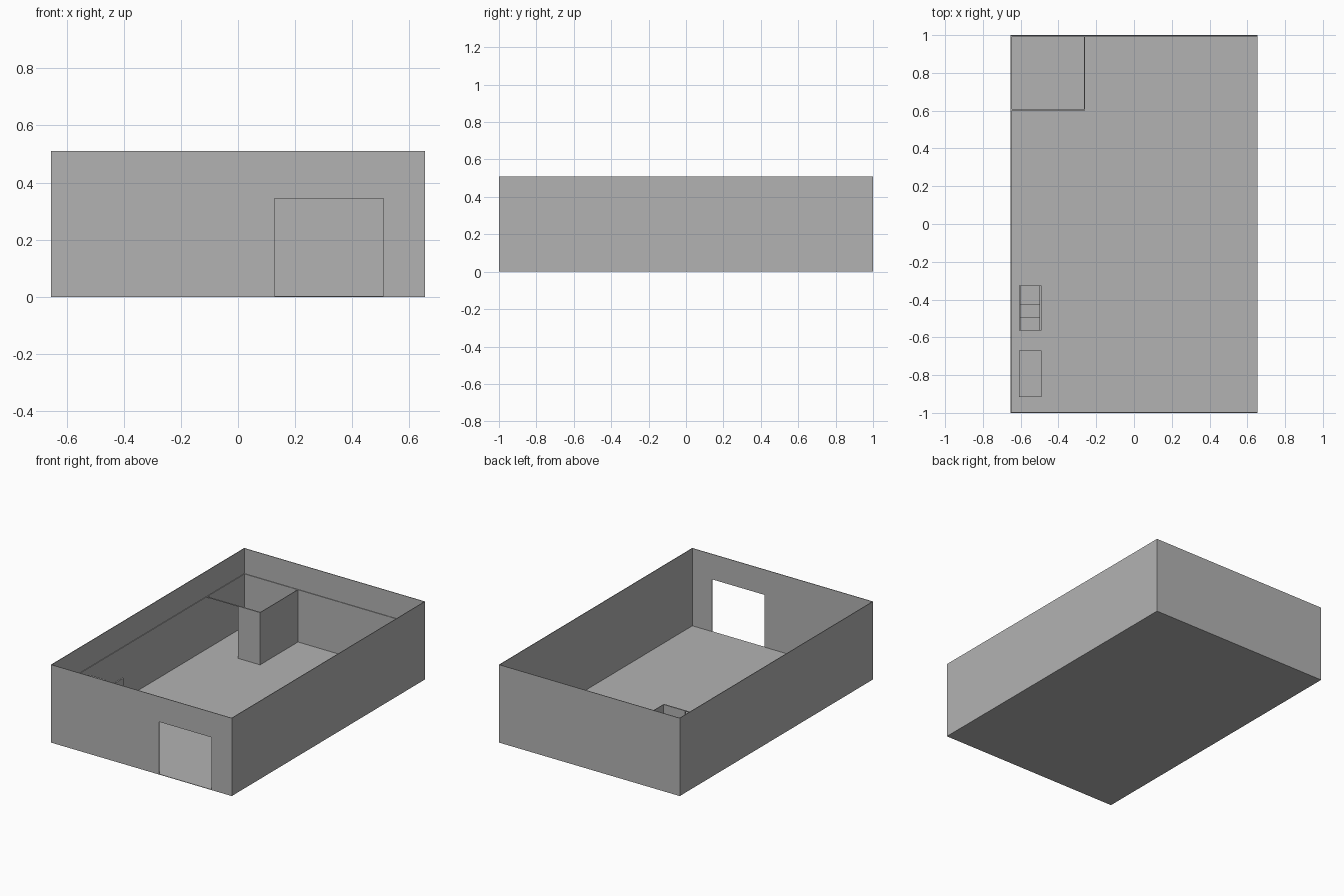
import bpy

# Remove the default cube
cube = bpy.data.objects.get("Cube")
if cube:
    bpy.data.objects.remove(cube, do_unlink=True)

# Single grey material
grey = bpy.data.materials.new("plain grey")
grey.use_nodes = True
COLOUR = (0.45, 0.45, 0.45, 1)
grey.diffuse_color = COLOUR
grey.node_tree.nodes["Principled BSDF"].inputs["Base Color"].default_value = COLOUR


def box(name, x, y, z):
    """Axis-aligned box from (min, max) ranges."""
    bpy.ops.mesh.primitive_cube_add(size=1)
    ob = bpy.context.object
    ob.name = ob.data.name = name
    for v in ob.data.vertices:
        v.co = [lo + (c + 0.5) * (hi - lo)
                for c, (lo, hi) in zip(v.co, (x, y, z))]
    ob.data.materials.append(grey)
    return ob


W, D, H = 0.655, 1.0, 0.51   # half width, half depth, wall height
MID = 0.345                  # height where lower and upper walls meet
T, TL = 0.004, 0.008         # upper and lower wall thickness

# Floor slab
box("floor", (-W, W), (-D, D), (0, 0.003))

# Outer walls
box("left_wall", (W - T, W), (-D, D), (0, H))
for name, t, z in (("lower", TL, (0, MID)), ("upper", T, (MID, H))):
    box(name + "_right_wall", (-W, -W + t), (-D, D), z)
    box(name + "_back_wall", (-W, W), (D - t, D), z)

# Front wall around the large doorway
DOOR = (0.128, 0.51)
box("front_wall_right_part", (-W, DOOR[0]), (-D, -D + T), (0, MID))
box("front_wall_left_part", (DOOR[1], W), (-D, -D + T), (0, MID))
box("front_wall_top", (-W, W), (-D, -D + T), (MID, H))

# Open-topped corner room with a doorway in its front
ROOM_X, ROOM_Y = -0.26, 0.6
box("room_side_wall", (ROOM_X - T, ROOM_X), (ROOM_Y, D), (0, MID))
box("room_front_wall", (-0.42, ROOM_X), (ROOM_Y, ROOM_Y + TL), (0, MID))
box("room_door_header", (-W, -0.42), (ROOM_Y, ROOM_Y + TL), (MID - T, MID))

# Tall cabinet by the right wall
box("cabinet", (-0.61, -0.49), (-0.915, -0.67), (0, 0.33))

# Small stepped bench beside the cabinet
Y0, Y1 = -0.565, -0.325
box("bench_tall_side", (-0.61, -0.6), (Y0, Y1), (0, 0.18))
box("bench_low_side", (-0.5, -0.49), (Y0, Y1), (0, 0.11))
edges = (Y0, -0.495, -0.43, Y1)
for i in range(3):
    box(f"bench_step_{i + 1}", (-0.6, -0.5), (edges[i], edges[i + 1]),
        (0, 0.03 * (i + 1)))
